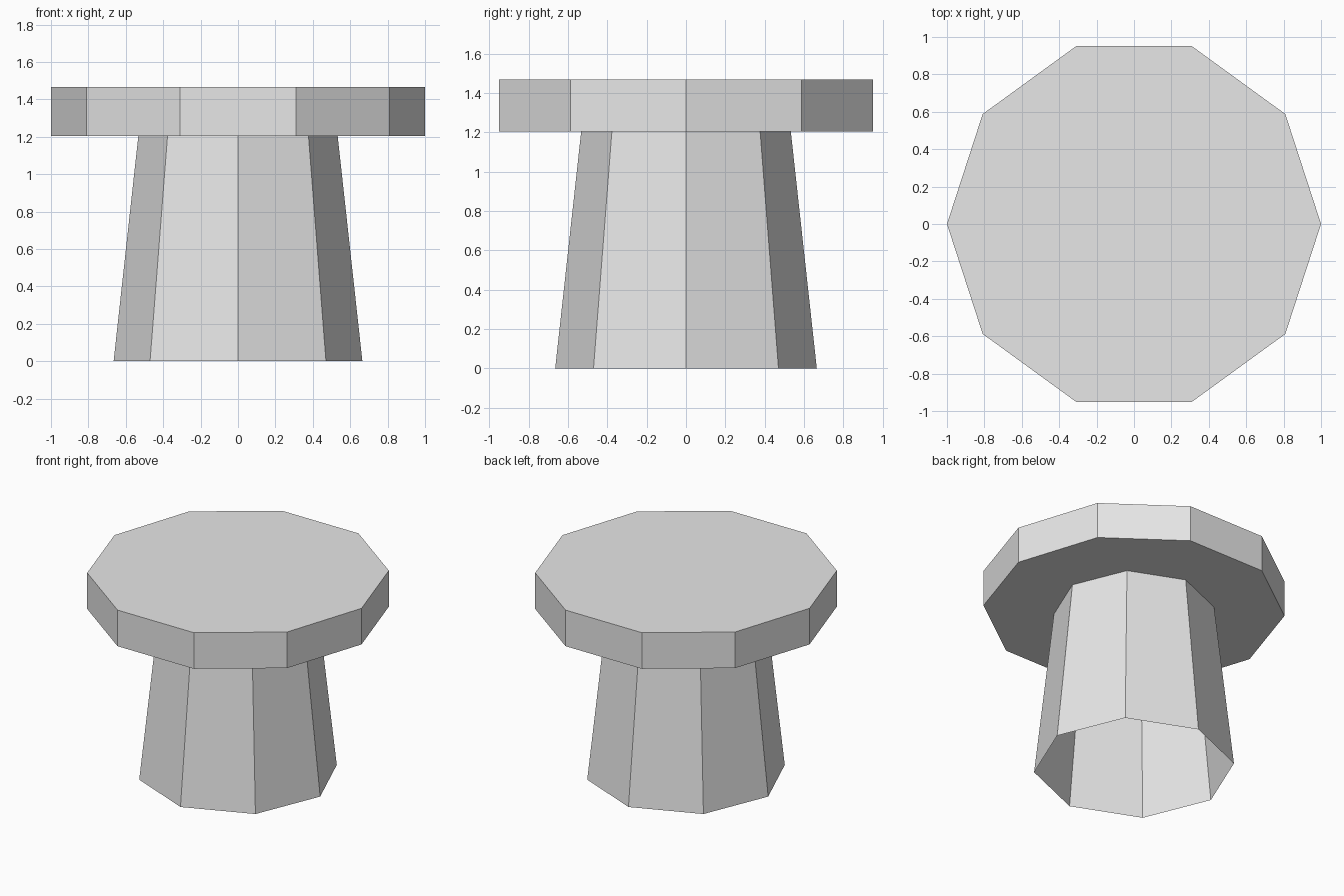
import bpy
import bmesh
from math import cos, sin, tau

default_cube = bpy.data.objects.get("Cube")
if default_cube:
    bpy.data.objects.remove(default_cube, do_unlink=True)

# Single plain grey
grey = bpy.data.materials.new("light grey")
colour = (0.8, 0.8, 0.8, 1.0)
grey.diffuse_color = colour
grey.use_nodes = True
grey.node_tree.nodes["Principled BSDF"].inputs["Base Color"].default_value = colour


def tapered_prism(name, sides, lower, upper, capped):
    """Flat-sided solid between two (radius, height) rings, first corner on +x."""
    bm = bmesh.new()
    rings = []
    for radius, z in (lower, upper):
        rings.append([bm.verts.new((radius * cos(tau * i / sides),
                                    radius * sin(tau * i / sides), z))
                      for i in range(sides)])
    bottom, top = rings
    for i in range(sides):
        j = (i + 1) % sides
        bm.faces.new((bottom[i], bottom[j], top[j], top[i]))
    if capped:
        bm.faces.new(top)
        bm.faces.new(bottom[::-1])
    mesh = bpy.data.meshes.new(name)
    bm.to_mesh(mesh)
    bm.free()
    mesh.materials.append(grey)
    obj = bpy.data.objects.new(name, mesh)
    bpy.context.collection.objects.link(obj)
    return obj


# Hollow eight-sided stem, open underneath
tapered_prism("stem", 8, (0.665, 0.0), (0.533, 1.203), capped=False)

# Ten-sided slab on top
tapered_prism("top_slab", 10, (1.0, 1.203), (1.0, 1.467), capped=True)
